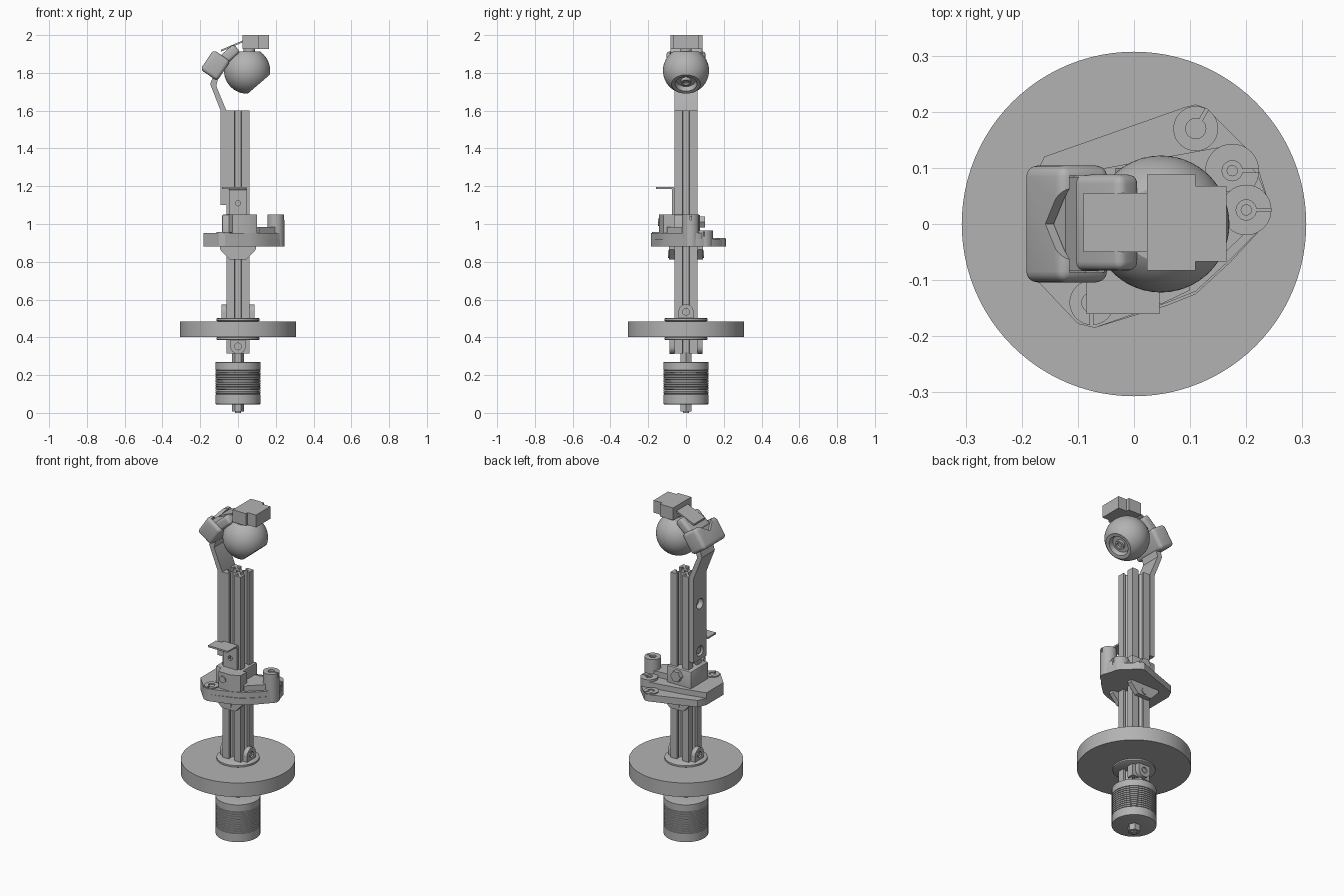
import bpy, bmesh, math
from mathutils import Matrix, Vector

cube = bpy.data.objects.get("Cube")
if cube:
    bpy.data.objects.remove(cube)

grey = bpy.data.materials.new("plain_grey")
grey.use_nodes = True
grey.diffuse_color = (0.45, 0.45, 0.45, 1)
grey.node_tree.nodes["Principled BSDF"].inputs["Base Color"].default_value = (0.45, 0.45, 0.45, 1)
parts = []


def finish(name, bm, mat=None):
    bmesh.ops.recalc_face_normals(bm, faces=bm.faces)
    if mat:
        bm.transform(mat)
    me = bpy.data.meshes.new(name)
    bm.to_mesh(me)
    bm.free()
    me.materials.append(grey)
    ob = bpy.data.objects.new(name, me)
    bpy.context.collection.objects.link(ob)
    parts.append(ob)
    return ob


def prism(name, pts, lo, hi, mat=None):
    """Outline in the local xy plane, extruded from lo to hi along local z."""
    bm = bmesh.new()
    face = bm.faces.new([bm.verts.new((x, y, lo)) for x, y in pts])
    new = bmesh.ops.extrude_face_region(bm, geom=[face])["geom"]
    bmesh.ops.translate(bm, vec=(0, 0, hi - lo), verts=[v for v in new if isinstance(v, bmesh.types.BMVert)])
    return finish(name, bm, mat)


def box(name, x, y, z, mat=None, bevel=0.0, seg=3):
    bm = bmesh.new()
    bmesh.ops.create_cube(bm, size=1)
    bm.transform(Matrix.Translation(((x[0] + x[1]) / 2, (y[0] + y[1]) / 2, (z[0] + z[1]) / 2))
                 @ Matrix.Diagonal((x[1] - x[0], y[1] - y[0], z[1] - z[0], 1)))
    if bevel:
        bmesh.ops.bevel(bm, geom=bm.edges[:], offset=bevel, segments=seg, affect='EDGES', profile=0.5)
    return finish(name, bm, mat)


def lathe(name, profile, mat=None, steps=64):
    bm = bmesh.new()
    vs = [bm.verts.new((r, 0, z)) for r, z in profile]
    es = [bm.edges.new(p) for p in zip(vs, vs[1:])]
    bmesh.ops.spin(bm, geom=vs + es, axis=(0, 0, 1), cent=(0, 0, 0), angle=math.tau, steps=steps)
    bmesh.ops.remove_doubles(bm, verts=bm.verts, dist=1e-5)
    return finish(name, bm, mat)


def disc(name, r, lo, hi, mat=None, steps=64):
    return lathe(name, [(0, lo), (r, lo), (r, hi), (0, hi)], mat, steps)


def ngon(r, n, cx=0, cy=0):
    return [(cx + r * math.cos(math.tau * i / n), cy + r * math.sin(math.tau * i / n)) for i in range(n)]


def cut(ob, cutters):
    """Subtract the cutters, keep the result as plain mesh, drop the cutters."""
    for c in cutters:
        m = ob.modifiers.new("cut", 'BOOLEAN')
        m.operation, m.object, m.solver = 'DIFFERENCE', c, 'EXACT'
    bpy.context.view_layer.update()
    me = bpy.data.meshes.new_from_object(ob.evaluated_get(bpy.context.evaluated_depsgraph_get()))
    ob.modifiers.clear()
    ob.data = me
    for c in cutters:
        parts.remove(c)
        bpy.data.objects.remove(c)


def facing(angle, z=0.0):
    """Local z points outward at the given heading, local y stays up."""
    return Matrix.Translation((0, 0, z)) @ Matrix.Rotation(angle, 4, 'Z') @ Matrix.Rotation(math.pi / 2, 4, 'X') \
        @ Matrix.Rotation(0, 4, 'Z')


FRONT, RIGHT, BACK, LEFT = 0, math.pi / 2, math.pi, -math.pi / 2   # -y, +x, +y, -x

# Counterweight stack with rod, nut and bolt head
prof = [(0, 0.045)]
edges = [0.045, 0.1] + [0.1 + 0.0125 * i for i in range(1, 11)] + [0.27]
for lo, hi in zip(edges, edges[1:]):
    prof += [(0.113, lo), (0.12, lo + 0.002), (0.12, hi - 0.002), (0.113, hi)]
lathe("counterweight_stack", prof + [(0, 0.27)])
disc("threaded_rod", 0.017, 0.0, 0.36, None, 24)
prism("bottom_nut", ngon(0.033, 6), 0.008, 0.046)
prism("upper_nut", ngon(0.033, 6), 0.27, 0.32)

# Slotted extrusion mast
side = [(.06, .06), (.018, .06), (.018, .046), (.036, .046), (.016, .024),
        (-.016, .024), (-.036, .046), (-.018, .046), (-.018, .06)]
outline = []
for k in range(4):
    rot = Matrix.Rotation(k * math.pi / 2, 2)
    outline += [tuple(rot @ Vector(p)) for p in side]
mast = prism("mast_extrusion", outline, 0.315, 1.6)
cut(mast, [disc("bore", 0.012, 1.3, 1.7, None, 16)])

# Balance disc and its two flanged clamps
disc("balance_disc", 0.307, 0.402, 0.485, None, 96)


def flange_clamp(name, lo, hi, tab_z, direction, headings):
    lathe(name + "_flange", [(0, lo), (0.108, lo), (0.115, lo + 0.004), (0.115, hi - 0.004), (0.108, hi), (0, hi)])
    arc = [(0.04 * math.cos(a * math.pi / 12), 0.04 * math.sin(a * math.pi / 12) * direction) for a in range(13)]
    base = -0.06 * direction
    for h in headings:
        m = facing(h, tab_z)
        tab = prism(name + "_tab", [(0.04, base)] + arc + [(-0.04, base)], 0.061, 0.088, m)
        cut(tab, [disc("hole", 0.018, 0.08, 0.1, m, 24)])
        prism(name + "_bolt", ngon(0.012, 6), 0.06, 0.084, m)


flange_clamp("upper_clamp", 0.485, 0.503, 0.535, 1, (RIGHT, LEFT))
flange_clamp("lower_clamp", 0.385, 0.402, 0.352, -1, (FRONT, BACK))

# Handle carrier: stepped plate, collar and bosses
plate = [(.09, .208), (.11, .213), (.13, .206), (.215, .12), (.24, .04), (.235, 0), (.17, -.07), (.11, -.125),
         (.06, -.145), (-.07, -.185), (-.1, -.178), (-.183, -.09), (-.183, .07), (-.16, .12)]
prism("carrier_base", plate, 0.88, 0.92)
prism("carrier_step", [(.17, .14), (.22, .09), (.24, .04), (.235, 0), (.17, -.065), (.11, -.12), (.06, -.14),
                       (-.07, -.185), (-.1, -.178), (-.183, -.09), (-.183, .07), (-.05, .1)], 0.88, 0.952)
box("carrier_collar", (-.085, .075), (-.09, .075), (.88, 1.05), None, 0.008, 2)
prism("carrier_front_wall", [(-.05, -.08), (-.03, -.14), (.05, -.142), (.1, -.118), (.1, -.06)], 0.93, 1.05)
prism("carrier_web", [(.06, .05), (.06, -.06), (.11, -.1), (.2, -.015), (.19, .06)], 0.93, 0.985)
for x, y, r, top, ang in ((.11, .17, .04, .926, 60), (.175, .095, .048, .965, 0),
                          (.2, .025, .045, 1.05, 0), (-.075, -.14, .04, .958, -90)):
    m = Matrix.Translation((x, y, 0)) @ Matrix.Rotation(math.radians(ang), 4, 'Z')
    boss = disc("carrier_boss", r, 0.88, top, m, 32)
    cut(boss, [disc("hole", 0.018, top - 0.03, top + 0.02, m, 24),
               box("slot", (0.01, 0.1), (-.003, .003), (top - 0.03, top + 0.02), m)])
    disc("boss_screw", 0.01, 0.88, top - 0.008, m, 16)

# Carrier tabs under the plate and bolts on the collar
for h in (FRONT, BACK):
    m = facing(h, 0.84)
    prism("carrier_tab", [(-.095, .045), (-.095, .025), (-.045, -.028), (.045, -.028), (.095, .025), (.095, .045)],
          0.062, 0.09, m)
    disc("tab_bolt", 0.02, 0.08, 0.095, m, 24)
    prism("collar_bolt", ngon(0.033, 6), 0.07, 0.1, facing(h, 1.01))
disc("front_wall_bolt", 0.02, 0.13, 0.147, facing(FRONT, 1.01), 24)

# Folded sight bracket on the mast front
fold = [(-.061, 1.04), (-.061, 1.185), (-.066, 1.196), (-.16, 1.196), (-.16, 1.188), (-.078, 1.186),
        (-.073, 1.18), (-.073, 1.04)]
to_yz = Matrix(((0, 0, 1, 0), (1, 0, 0, 0), (0, 1, 0, 0), (0, 0, 0, 1)))
sight = prism("sight_bracket", fold, -.048, .045, to_yz)
cut(sight, [disc("hole", 0.014, 0.0, 0.1, facing(FRONT, 1.11), 24)])
prism("sight_flange", [(-.085, -.16), (.04, -.16), (.045, -.075), (-.085, -.085)], 1.186, 1.196)

# Bent head arm on the mast side
arm = [(-.061, 1.1), (-.061, 1.6), (-.115, 1.73), (-.1, 1.79), (-.13, 1.79), (-.147, 1.74), (-.092, 1.6), (-.092, 1.1)]
to_xz = Matrix.Rotation(math.pi / 2, 4, 'X')
head_arm = prism("head_arm", arm, -.06, .06, to_xz)
cut(head_arm, [disc("hole", 0.03, 0.05, 0.12, facing(LEFT, z), 24) for z in (1.15, 1.43)])
disc("arm_bolt", 0.02, 0.06, 0.085, facing(LEFT, 1.15), 24)


def tilted(x, z, deg):
    return Matrix.Translation((x, 0, z)) @ Matrix.Rotation(math.radians(deg), 4, 'Y')


# Servo cradle: rounded cup open at its upper end, with a curved notch in the outer wall
m = tilted(-.12, 1.84, 34)
cradle = box("servo_cradle", (-.054, .054), (-.104, .104), (-.063, .063), m, 0.02, 4)
cut(cradle, [box("pocket", (-.036, .04), (-.086, .086), (0, .12), m),
             prism("notch", [(-.08, .08), (-.045, .045), (0, .012), (.045, .045), (.08, .08)], -.08, -.02,
                   m @ Matrix(((0, 0, 1, 0), (1, 0, 0, 0), (0, 1, 0, 0), (0, 0, 0, 1))))])
box("servo_body", (-.033, .038), (-.084, .084), (-.02, .045), m)
box("tilt_servo", (-.035, .02), (-.083, .088), (-.075, .055), tilted(-.042, 1.89, 48), 0.016, 4)

# Strap and camera block
prism("camera_strap", [(-.09, 1.912), (.026, 1.962), (.026, 1.972), (-.09, 1.922)], -.055, .05, to_xz)
box("camera_block", (.023, .11), (-.083, .088), (1.927, 2.0))
box("camera_connector", (.108, .165), (-.067, .068), (1.927, 2.0))
disc("ball_mount", 0.03, 1.9, 1.93, Matrix.Translation((.06, 0, 0)), 24)

# Ball head with a recessed lens facing outward and down
R, start = 0.122, 0.68
prof = [(R * math.sin(a), R * math.cos(a)) for a in
        (math.pi - (math.pi - start) * i / 28 for i in range(29))]
prof += [(.058, .093), (.05, .068), (.026, .068), (.026, .086), (.016, .086), (.012, .078), (0, .076)]
prof[0] = (0, -R)
aim = Vector((.65, 0, -.76)).to_track_quat('Z', 'Y').to_matrix().to_4x4()
ball = lathe("ball_head", prof, Matrix.Translation((.048, 0, 1.812)) @ aim)
bm = bmesh.new()
bm.from_mesh(ball.data)
cutg = bmesh.ops.bisect_plane(bm, geom=bm.verts[:] + bm.edges[:] + bm.faces[:], plane_co=(0, 0, 1.914),
                              plane_no=(0, 0, 1), clear_outer=True)["geom_cut"]
bmesh.ops.holes_fill(bm, edges=[e for e in cutg if isinstance(e, bmesh.types.BMEdge)], sides=0)
bm.to_mesh(ball.data)
bm.free()

# Smooth the rounded surfaces, keep edges sharp
bpy.ops.object.select_all(action='DESELECT')
for ob in parts:
    ob.select_set(True)
bpy.context.view_layer.objects.active = mast
bpy.ops.object.shade_smooth_by_angle(angle=math.radians(30))
